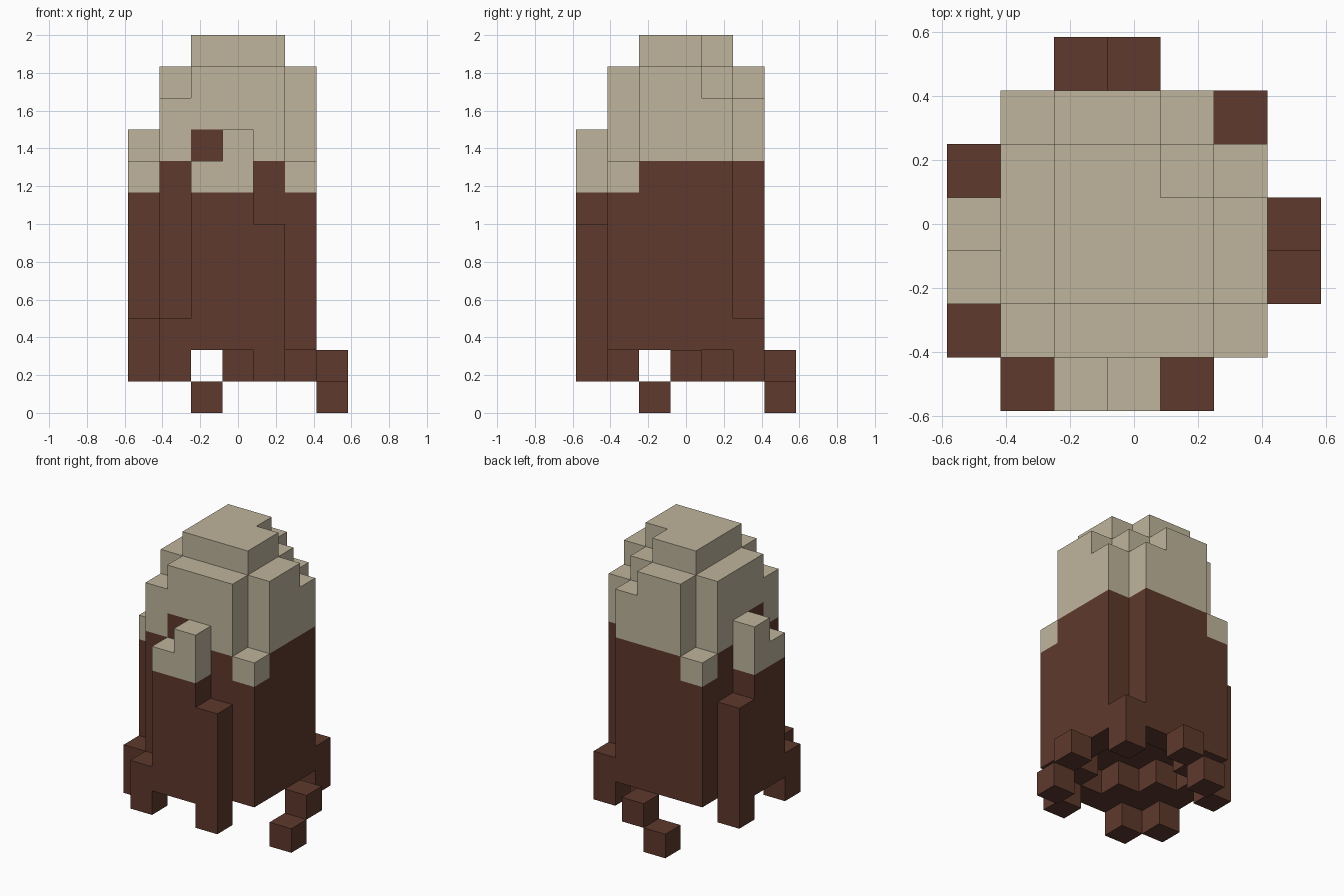
import bpy
import bmesh
from mathutils import Vector

default = bpy.data.objects.get("Cube")
if default:
    bpy.data.objects.remove(default, do_unlink=True)

CELL = 1 / 6
HALF = 3.5


def make_material(name, rgb):
    mat = bpy.data.materials.new(name)
    mat.use_nodes = True
    mat.diffuse_color = (*rgb, 1)
    mat.node_tree.nodes["Principled BSDF"].inputs["Base Color"].default_value = (*rgb, 1)
    return mat


MATERIALS = [make_material("dark brown", (0.112, 0.041, 0.026)),
             make_material("pale beige", (0.521, 0.462, 0.332))]


def box(x0, x1, y0, y1, z0, z1):
    """Set of unit cells filling a block."""
    return {(x, y, z) for x in range(x0, x1) for y in range(y0, y1) for z in range(z0, z1)}


def column(x, y, z0, z1):
    return box(x, x + 1, y, y + 1, z0, z1)


def swap(cells):
    """Mirror across the x = y diagonal."""
    return {(y, x, z) for x, y, z in cells}


parts = {}      # name -> (cells, height where beige begins)


def add(name, cells, beige_from):
    parts[name] = (cells, beige_from)


def add_pair(front_name, side_name, cells, beige_from):
    add(front_name, cells, beige_from)
    add(side_name, swap(cells), beige_from)


# Main body and stepped crown
add("core", box(2, 5, 2, 5, 3, 11), 8)
add("crown", box(2, 5, 2, 4, 11, 12) | box(2, 4, 4, 5, 11, 12), 8)
add("front_corner", column(1, 1, 2, 10), 8)

# Wall panels around the core, with a dark patch above each flap
patch = column(2, 1, 8, 9)
add_pair("front_patch", "right_patch", patch, 12)
panel = box(2, 5, 1, 2, 3, 11) | column(2, 1, 2, 3) | column(4, 1, 2, 3)
add_pair("front_wall", "right_wall", panel - patch, 8)
add_pair("left_wall", "back_wall", box(5, 6, 2, 4, 2, 11) | column(5, 4, 2, 10), 8)
add_pair("left_corner_post", "back_corner_post", column(5, 1, 2, 8), 7)

# Raised flaps with legs
add_pair("front_flap", "right_flap", column(2, 0, 2, 8) | column(3, 0, 2, 9), 7)
add_pair("front_short_leg", "right_short_leg", column(1, 0, 1, 3), 12)
add_pair("front_long_leg", "right_long_leg", column(4, 0, 1, 6), 12)

# Rear foot and loose stepping cubes
add("rear_foot", column(5, 5, 1, 3), 12)
add_pair("left_steps", "back_steps", column(6, 2, 0, 1) | column(6, 3, 1, 2), 12)

occupied = set().union(*(cells for cells, _ in parts.values()))


def build(name, cells, beige_from):
    """Skin the exposed sides of the cells and merge flat areas."""
    bm = bmesh.new()
    for cell in sorted(cells):
        centre = Vector(cell) + Vector((0.5, 0.5, 0.5))
        for axis in range(3):
            for sign in (-1, 1):
                normal = Vector((0, 0, 0))
                normal[axis] = sign
                if tuple(int(c + n) for c, n in zip(cell, normal)) in occupied:
                    continue
                u = Vector((0, 0, 0))
                u[(axis + 1) % 3] = 0.5
                v = normal.cross(u)
                mid = centre + normal / 2
                corners = [mid - u - v, mid + u - v, mid + u + v, mid - u + v]
                face = bm.faces.new([bm.verts.new((p - Vector((HALF, HALF, 0))) * CELL)
                                     for p in corners])
                face.material_index = int(cell[2] >= beige_from)
    bmesh.ops.remove_doubles(bm, verts=bm.verts, dist=0.001)
    bmesh.ops.dissolve_limit(bm, angle_limit=0.01, verts=bm.verts, edges=bm.edges,
                             delimit={'MATERIAL'})
    mesh = bpy.data.meshes.new(name)
    bm.to_mesh(mesh)
    bm.free()
    for mat in MATERIALS:
        mesh.materials.append(mat)
    bpy.context.collection.objects.link(bpy.data.objects.new(name, mesh))


for part_name, (part_cells, start) in parts.items():
    build(part_name, part_cells, start)
